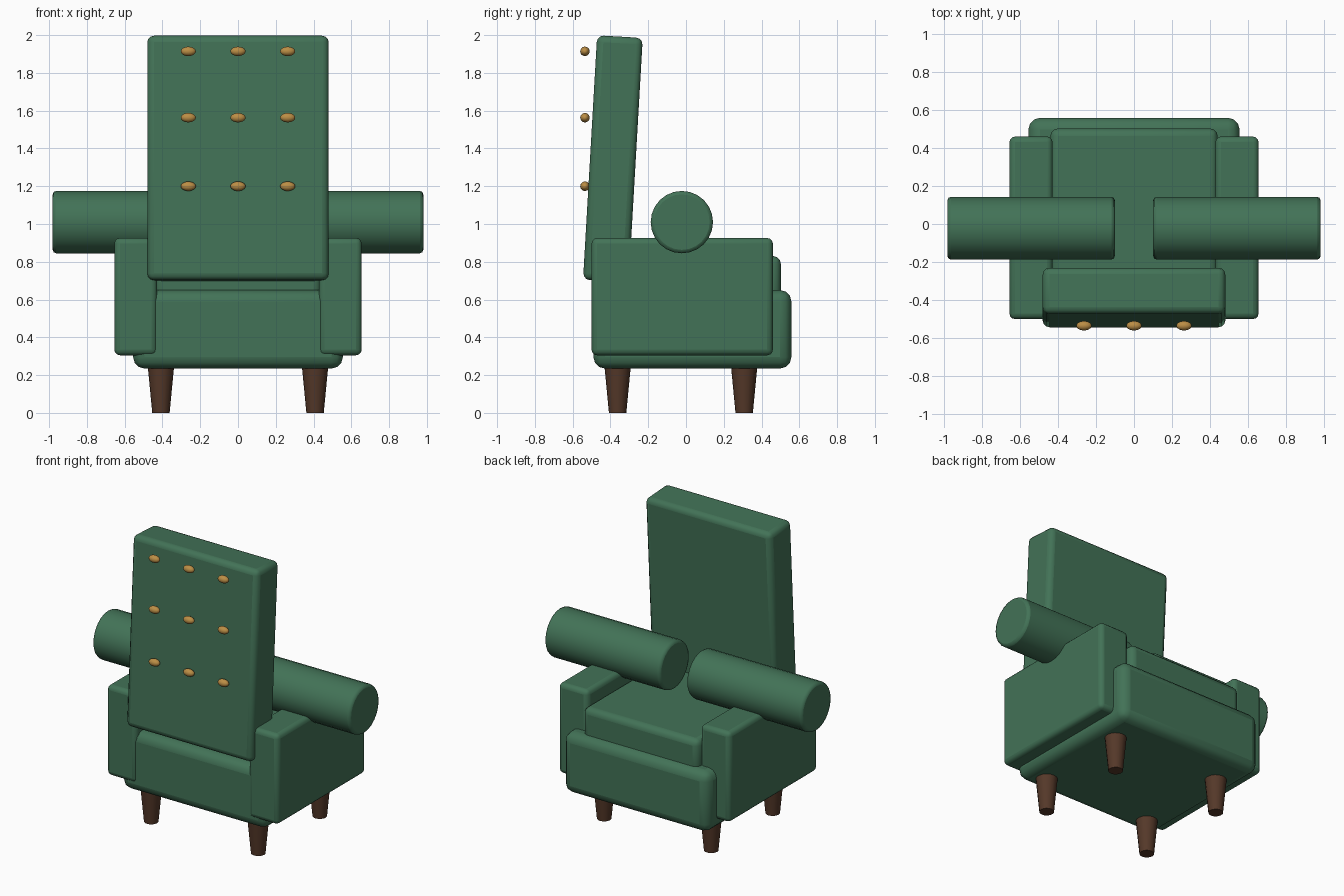
import bpy, math

if "Cube" in bpy.data.objects:
    bpy.data.objects.remove(bpy.data.objects["Cube"])


def material(name, rgb):
    m = bpy.data.materials.new(name)
    m.diffuse_color = (*rgb, 1)
    m.use_nodes = True
    m.node_tree.nodes["Principled BSDF"].inputs["Base Color"].default_value = m.diffuse_color
    return m


GREEN = material("green_fabric", (0.055, 0.17, 0.095))
BROWN = material("dark_wood", (0.09, 0.04, 0.022))
GOLD = material("brass", (0.50, 0.27, 0.06))


def finish(name, mat, bevel=0, segments=3):
    o = bpy.context.object
    o.name = name
    o.data.materials.append(mat)
    if bevel:
        b = o.modifiers.new("soft_edges", 'BEVEL')
        b.width, b.segments = bevel, segments
        b.limit_method = 'ANGLE'
        b.angle_limit = math.radians(40)
    bpy.ops.object.shade_smooth_by_angle(angle=math.radians(30))
    return o


def box(name, lo, hi, bevel):
    bpy.ops.mesh.primitive_cube_add(size=1, location=[(a + b) / 2 for a, b in zip(lo, hi)])
    bpy.context.object.scale = [b - a for a, b in zip(lo, hi)]
    bpy.ops.object.transform_apply(location=False, rotation=False, scale=True)
    return finish(name, GREEN, bevel)


# Seat base and cushion
box("seat_base", (-0.555, -0.49, 0.235), (0.555, 0.558, 0.65), 0.06)
box("seat_cushion", (-0.44, -0.42, 0.58), (0.44, 0.502, 0.83), 0.04)

# Leaning backrest
back = box("backrest", (-0.48, -0.508, 0.697), (0.48, -0.266, 1.993), 0.035)
back.rotation_euler.x = math.radians(-3.3)

for side, s in (("left", -1), ("right", 1)):
    # Arm panels
    xs = sorted((s * 0.428, s * 0.655))
    box(side + "_arm", (xs[0], -0.50, 0.305), (xs[1], 0.46, 0.926), 0.03)
    # Crosswise arm rolls
    bpy.ops.mesh.primitive_cylinder_add(vertices=24, radius=0.165, depth=0.88,
                                        location=(s * 0.541, -0.022, 1.01),
                                        rotation=(0, math.pi / 2, 0))
    finish(side + "_arm_roll", GREEN, 0.018, 2)
    # Tapered legs
    for place, y in (("front", -0.362), ("back", 0.308)):
        bpy.ops.mesh.primitive_cone_add(vertices=16, radius1=0.046, radius2=0.07,
                                        depth=0.25, location=(s * 0.408, y, 0.125))
        finish(f"{place}_{side}_leg", BROWN)

# Rows of buttons
for z in (1.20, 1.563, 1.914):
    for x in (-0.263, 0, 0.263):
        bpy.ops.mesh.primitive_uv_sphere_add(segments=16, ring_count=10, radius=1,
                                             location=(x, -0.535, z))
        bpy.context.object.scale = (0.04, 0.025, 0.025)
        finish("button", GOLD)
